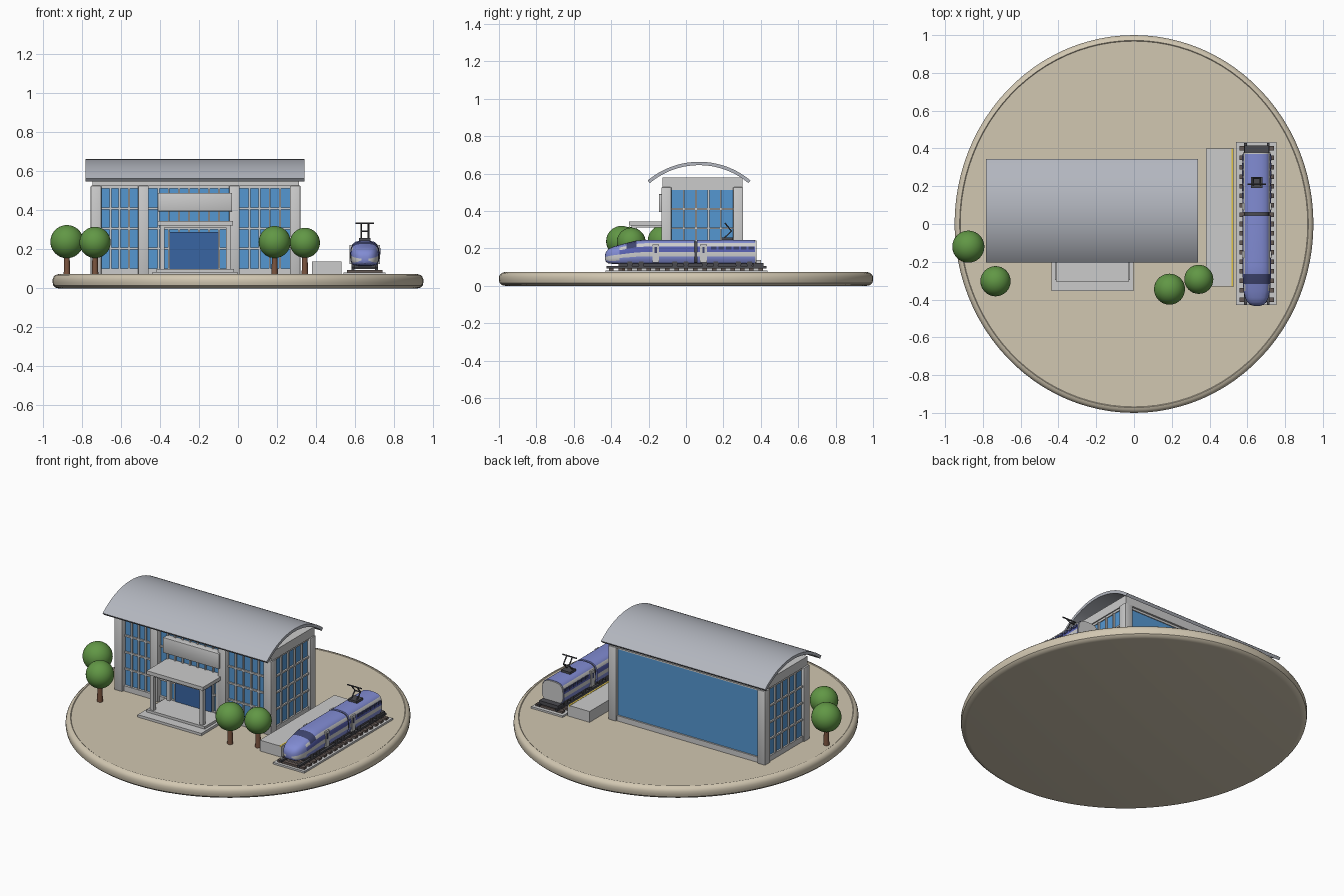
import bpy, bmesh, math
from mathutils import Vector

if "Cube" in bpy.data.objects:
    bpy.data.objects.remove(bpy.data.objects["Cube"])


def mat(name, r, g, b):
    m = bpy.data.materials.new(name)
    m.diffuse_color = (r, g, b, 1)
    m.use_nodes = True
    m.node_tree.nodes["Principled BSDF"].inputs["Base Color"].default_value = m.diffuse_color
    return m


TAN = mat("sand", .64, .57, .44)
GLASS = mat("glass", .09, .31, .64)
DOOR = mat("door_blue", .04, .13, .36)
GREEN = mat("leaf", .12, .31, .06)
BROWN = mat("bark", .2, .09, .05)
PURPLE = mat("train_purple", .22, .26, .65)
NAVY = mat("dark_window", .05, .06, .16)
STRIPE = mat("stripe_blue", .10, .12, .45)
LIGHT = mat("light_grey", .6, .6, .63)
DARK = mat("dark_metal", .07, .07, .08)
TIE = mat("sleeper", .13, .10, .09)
YELLOW = mat("yellow", .75, .55, .06)
ROOF = mat("roof_grey", .45, .47, .52)


def finish(bm, name, mats=(), smooth=False):
    bmesh.ops.recalc_face_normals(bm, faces=bm.faces[:])
    me = bpy.data.meshes.new(name)
    bm.to_mesh(me)
    bm.free()
    ob = bpy.data.objects.new(name, me)
    bpy.context.collection.objects.link(ob)
    for m in mats:
        me.materials.append(m)
    if smooth:
        bpy.ops.object.select_all(action='DESELECT')
        ob.select_set(True)
        bpy.context.view_layer.objects.active = ob
        bpy.ops.object.shade_smooth_by_angle(angle=math.radians(35))
    return ob


def boxes(name, items, m=None, bevel=0):
    """One object of boxes given as (x0, x1, y0, y1, z0, z1)."""
    bm = bmesh.new()
    for x0, x1, y0, y1, z0, z1 in items:
        vs = bmesh.ops.create_cube(bm, size=1)['verts']
        for v in vs:
            v.co = Vector(((x0 + x1) / 2 + v.co.x * (x1 - x0),
                           (y0 + y1) / 2 + v.co.y * (y1 - y0),
                           (z0 + z1) / 2 + v.co.z * (z1 - z0)))
    if bevel:
        bmesh.ops.bevel(bm, geom=bm.edges[:], offset=bevel, segments=2, affect='EDGES', profile=.5)
    return finish(bm, name, [m] if m else [], bool(bevel))


def loft(name, rings, mats, pick=None):
    """Skin closed rings of points, capping both ends."""
    bm = bmesh.new()
    vr = [[bm.verts.new(p) for p in r] for r in rings]
    n = len(vr[0])
    for i in range(len(vr) - 1):
        for j in range(n):
            k = (j + 1) % n
            f = bm.faces.new((vr[i][j], vr[i][k], vr[i + 1][k], vr[i + 1][j]))
            if pick:
                f.material_index = pick(i, j)
    for r in (vr[0], vr[-1]):
        bm.faces.new(r)
    return finish(bm, name, mats, True)


def rod(name, paths, r, m):
    cu = bpy.data.curves.new(name, 'CURVE')
    cu.dimensions = '3D'
    cu.bevel_depth, cu.bevel_resolution, cu.use_fill_caps = r, 2, True
    for pts in paths:
        s = cu.splines.new('POLY')
        s.points.add(len(pts) - 1)
        for p, q in zip(s.points, pts):
            p.co = (*q, 1)
    ob = bpy.data.objects.new(name, cu)
    bpy.context.collection.objects.link(ob)
    cu.materials.append(m)


# oval base with rounded rim
prof = [(.965, 0), (.985, .004), (.997, .015), (1, .03), (1, .048), (.995, .06),
        (.985, .069), (.972, .073), (.968, .070)]
loft("base", [[(.95 * r * math.cos(a), r * math.sin(a), z)
               for a in [2 * math.pi * i / 96 for i in range(96)]] for r, z in prof], [TAN])

# hall: glass body, plinth, top beam, columns
boxes("glass_hall", [(-.735, .30, -.10, .285, .075, .53)], GLASS)
boxes("plinth", [(-.745, .31, -.115, .295, .07, .103)])
boxes("top_beam", [(-.745, .312, -.125, .302, .525, .58),
                   (-.74, .305, -.115, .29, .512, .526)])
cols = [(x, x + .054, -.132, -.078, .07, .527) for x in (-.755, -.512, -.046, .266)]
cols += [(x, x + .054, .252, .306, .07, .527) for x in (-.755, .266)]
boxes("columns", cols, None, .004)

# window bars on the front and both ends
bars = []
for a, b, n in ((-.701, -.512, 3), (-.458, -.046, 7), (.008, .266, 4)):
    bars += [(x - .005, x + .005, -.11, -.095, .1, .515)
             for x in [a + (b - a) * i / (n + 1) for i in range(1, n + 1)]]
for z in (.205, .308, .41):
    bars.append((-.735, .30, -.11, -.095, z - .005, z + .005))
for x in (-.737, .302):
    bars += [(x - .008, x + .008, -.1, .28, z - .005, z + .005) for z in (.205, .308, .41)]
    bars += [(x - .008, x + .008, y - .005, y + .005, .1, .515)
             for y in [-.078 + .066 * i for i in range(1, 5)]]
boxes("window_bars", bars)

# curved roof sheet
h, s = .275, .10
R = (h * h + s * s) / (2 * s)
t = math.asin(h / R)
arc = [-t + 2 * t * i / 28 for i in range(29)]
sect = [(.07 + R * math.sin(a), .663 - R + R * math.cos(a)) for a in arc]
sect += [(.07 + (R - .018) * math.sin(a), .663 - R + (R - .018) * math.cos(a)) for a in reversed(arc)]
loft("arched_roof", [[(x, y, z) for y, z in sect] for x in (-.783, .34)], [ROOF])

# entrance: steps, canopy, posts, door, sign board
boxes("entrance_steps", [(-.438, -.003, -.355, -.10, .07, .085), (-.418, -.02, -.297, -.10, .085, .1)])
boxes("canopy", [(-.412, -.026, -.305, -.10, .323, .345), (-.4, -.038, -.292, -.10, .312, .324)])
boxes("canopy_posts", [(x, x + .024, y, y + .024, .1, .32) for x in (-.4, -.062) for y in (-.288, -.13)])
boxes("door", [(-.35, -.1, -.118, -.09, .1, .29)], DOOR)
boxes("sign_board", [(-.412, -.03, -.145, -.09, .395, .49)], None, .003)

# platform with safety line
boxes("platform", [(.38, .53, -.33, .40, .07, .137)])
boxes("safety_line", [(.515, .524, -.33, .40, .13, .1385)], YELLOW)

# track
TX = .65
boxes("track_bed", [(.54, .755, -.43, .435, .07, .081)])
boxes("sleepers", [(.558, .742, y - .012, y + .012, .08, .094)
                   for y in [-.4 + .05 * i for i in range(17)]], TIE)
boxes("rails", [(TX + sx - .007, TX + sx + .007, -.425, .43, .093, .105) for sx in (-.06, .06)], DARK)

# train bodies lofted from one cross-section
half = [(.5, 0), (.82, .05), (.96, .18), (1, .32), (1, .5), (.985, .6), (.95, .72),
        (.84, .86), (.64, .95), (.34, .99)]
shape = half + [(0, 1)] + [(-x, z) for x, z in reversed(half)] + [(0, 0)]
N = len(shape)


def ring(y, w, z0, z1):
    return [(TX + w * x, y, z0 + (z1 - z0) * z) for x, z in shape]


def band(i, j):
    k = min(j, N - 3 - j)
    return 1 if k in (3,) else 2 if k in (4, 5) else 1 if k == 6 else 0


def front_band(i, j):
    k = min(j, N - 3 - j)
    if i == 5 and k >= 6 and j < N - 3:      # windscreen
        return 3
    if i < 4:
        return 1 if k in (2, 3) else 0
    return band(i, j)


TM = [PURPLE, LIGHT, STRIPE, NAVY]
loft("front_car", [ring(*a) for a in (
    (-.433, .018, .14, .165), (-.428, .034, .128, .182), (-.415, .050, .12, .197),
    (-.39, .062, .117, .209), (-.355, .070, .116, .219), (-.318, .073, .115, .229),
    (-.265, .075, .115, .242), (-.22, .075, .115, .246), (.045, .075, .115, .246))], TM, front_band)
loft("rear_car", [ring(y, .075, .115, .246) for y in (.06, .37)], TM, band)
loft("car_joint", [ring(y, .067, .12, .238) for y in (.04, .065)], [DARK])
loft("rear_cap", [ring(y, w, .118, .243) for y, w in ((.365, .072), (.378, .072))], [LIGHT])

# side doors and windows
doors, wins = [], []
for sx in (-1, 1):
    x = TX + sx * .073
    doors += [(x - .005, x + .005, y, y + .036, .125, .222) for y in (-.18, .075)]
    for y in (-.168, .087):
        wins.append((x - .0065, x + .0065, y, y + .012, .175, .207))
    wins += [(x - .004, x + .004, .135 + .04 * i, .163 + .04 * i, .193, .21) for i in range(6)]
boxes("train_doors", doors, LIGHT)
boxes("train_windows", wins, NAVY)

# undercarriage and rear coupling
boxes("undercarriage", [(.595, .705, -.36, .40, .106, .122), (.585, .715, .36, .415, .1, .122)], DARK)
bm = bmesh.new()
for y in (-.3, -.24, -.06, 0, .1, .16, .28, .34):
    for sx in (-.06, .06):
        vs = bmesh.ops.create_cone(bm, cap_ends=True, segments=16, radius1=.016, radius2=.016, depth=.014)['verts']
        for v in vs:
            v.co = Vector((TX + sx + v.co.z, y + v.co.y, .118 + v.co.x))
finish(bm, "wheels", [DARK], True)

# pantograph
boxes("pantograph_base", [(.62, .68, .19, .25, .243, .258)], DARK)
rod("pantograph_arms", [[(x, .205, .255), (x, .243, .293), (x, .21, .333)] for x in (.631, .669)]
    + [[(.602, .21, .334), (.698, .21, .334)], [(.631, .243, .293), (.669, .243, .293)]], .004, DARK)

# trees
for x, y, z, r in ((-.877, -.12, .24, .085), (-.733, -.303, .236, .08),
                   (.188, -.345, .238, .082), (.343, -.293, .234, .077)):
    bm = bmesh.new()
    bmesh.ops.create_uvsphere(bm, u_segments=32, v_segments=20, radius=r)
    bmesh.ops.translate(bm, verts=bm.verts[:], vec=(x, y, z))
    finish(bm, "tree_crown", [GREEN], True)
    loft("tree_trunk", [[(x + q * math.cos(a * math.pi / 6), y + q * math.sin(a * math.pi / 6), h)
                         for a in range(12)] for q, h in ((.017, .068), (.013, .18))], [BROWN])
